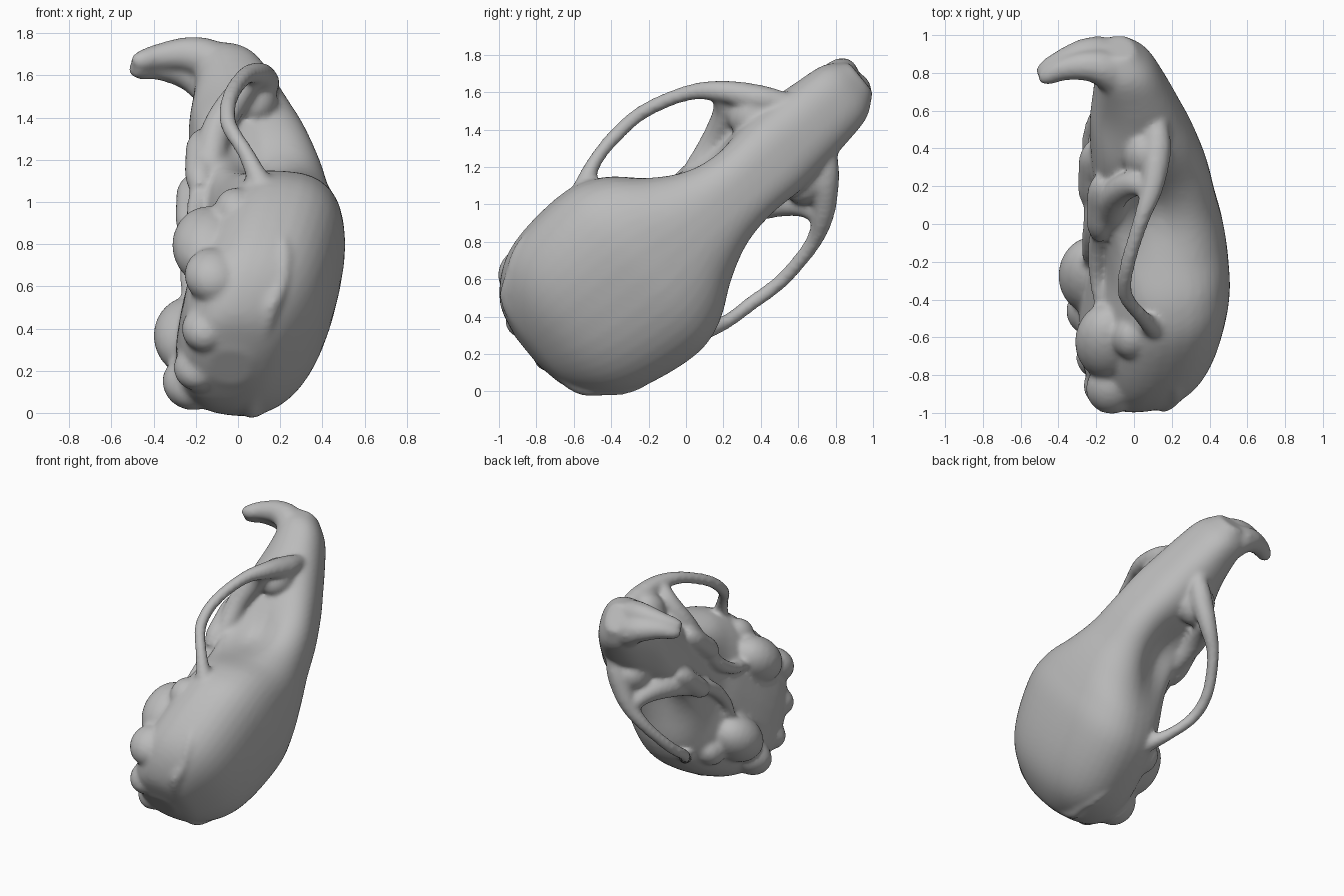
import bpy, bmesh, math
from mathutils import Vector

cube = bpy.data.objects.get("Cube")
if cube:
    bpy.data.objects.remove(cube)

bone = bpy.data.materials.new("bone_grey")
bone.use_nodes = True
GREY = (0.5, 0.5, 0.5, 1)
bone.diffuse_color = GREY
bone.node_tree.nodes["Principled BSDF"].inputs["Base Color"].default_value = GREY

# Skull frame: s runs to the snout, w sideways, h to the crown
U, W, X = Vector((0, 0.8, 0.6)), Vector((0, 0.6, -0.8)), Vector((1, 0, 0))
ROLL = 0.16
S_AXIS = (U - 0.04 * W).normalized()
W_AXIS = (W + 0.04 * U - ROLL * X).normalized()
H_AXIS = (X + ROLL * W).normalized()
ORIGIN = Vector((0, -0.15, 0.78))


def place(s, w, h):
    return ORIGIN + s * S_AXIS + w * W_AXIS + h * H_AXIS


def skin(bm, rings):
    """Join rings of points with quads and close both ends."""
    loops = [[bm.verts.new(p) for p in ring] for ring in rings]
    n = len(loops[0])
    for a, b in zip(loops, loops[1:]):
        for i in range(n):
            j = (i + 1) % n
            bm.faces.new((a[i], a[j], b[j], b[i]))
    bm.faces.new(loops[0][::-1])
    bm.faces.new(loops[-1])


def spline(points, steps=6):
    """Smooth path through tuples of any length."""
    vs = [Vector(p) for p in points]
    vs = [2 * vs[0] - vs[1]] + vs + [2 * vs[-1] - vs[-2]]
    out = []
    for a, b, c, d in zip(vs, vs[1:], vs[2:], vs[3:]):
        for k in range(steps):
            t = k / steps
            out.append(0.5 * (2 * b + (c - a) * t + (2 * a - 5 * b + 4 * c - d) * t * t
                              + (3 * b - a - 3 * c + d) * t ** 3))
    return out + [vs[-2]]


def tube(bm, points, side=1, n=12):
    """Tapering rod; points are (s, w, h, radius)."""
    path = spline(points)
    centres = [place(p[0], side * p[1], p[2]) for p in path]
    rings = []
    for i, c in enumerate(centres):
        t = (centres[min(i + 1, len(path) - 1)] - centres[max(i - 1, 0)]).normalized()
        a = t.orthogonal().normalized() if i == 0 else (a - a.dot(t) * t).normalized()
        b = t.cross(a)
        r = path[i][3]
        rings.append([c + r * (math.cos(q) * a + math.sin(q) * b)
                      for q in (math.tau * k / n for k in range(n))])
    skin(bm, rings)


def lump(bm, centre, radii, side=1):
    """Ellipsoid aligned to the skull frame."""
    made = bmesh.ops.create_icosphere(bm, subdivisions=3, radius=1)
    for v in made["verts"]:
        p = [c + r * k for c, r, k in zip(centre, radii, v.co)]
        v.co = place(p[0], side * centre[1] + radii[1] * v.co.y, p[2])


# Cranium and snout: (s, half width, crown height, base height)
PROFILE = [(-0.90, 0.10, 0.06, -0.14), (-0.85, 0.29, 0.19, -0.23),
           (-0.70, 0.45, 0.34, -0.28), (-0.50, 0.53, 0.43, -0.27),
           (-0.20, 0.56, 0.49, -0.22), (0.0, 0.50, 0.49, -0.18),
           (0.19, 0.37, 0.47, -0.18), (0.38, 0.28, 0.43, -0.20),
           (0.58, 0.24, 0.39, -0.22), (0.80, 0.24, 0.32, -0.23),
           (0.95, 0.23, 0.26, -0.23), (1.14, 0.21, 0.18, -0.21),
           (1.30, 0.18, 0.10, -0.20), (1.41, 0.10, 0.0, -0.17)]
bm = bmesh.new()
rings = []
for s, half, top, base in spline(PROFILE, 5):
    # The brow and snout are boxier than the braincase
    power = 0.82 - 0.14 * math.exp(-((s - 0.65) / 0.4) ** 2)
    ring = []
    for k in range(40):
        q = math.tau * k / 40
        c, d = math.cos(q), math.sin(q)
        w = half * math.copysign(abs(c) ** power, c)
        h = (top + base) / 2 + (top - base) / 2 * math.copysign(abs(d) ** power, d)
        # Hollow the eye sockets under the brow
        w *= 1 - 0.4 * math.exp(-((s - 0.42) / 0.22) ** 2 - ((h - 0.05) / 0.15) ** 2)
        # Narrow the underside of the snout
        w *= 1 - 0.3 * math.exp(-((s - 1.0) / 0.2) ** 2 - ((h + 0.22) / 0.12) ** 2)
        ring.append(place(s, w, h))
    rings.append(ring)
skin(bm, rings)

for side in (1, -1):
    # Cheek arch
    tube(bm, [(1.04, 0.15, 0.10, 0.05), (0.92, 0.28, 0.08, 0.075), (0.79, 0.43, 0.03, 0.06),
              (0.64, 0.53, -0.05, 0.043), (0.40, 0.59, -0.13, 0.04), (0.20, 0.585, -0.14, 0.04),
              (0.02, 0.56, -0.05, 0.04), (-0.14, 0.49, 0.04, 0.06)], side)
    # Plate below the front of the arch
    tube(bm, [(0.78, 0.44, 0.02, 0.05), (0.73, 0.32, -0.06, 0.07),
              (0.58, 0.22, -0.14, 0.075), (0.36, 0.14, -0.16, 0.07)], side)
    lump(bm, (0.84, 0.24, 0.03), (0.14, 0.11, 0.12), side)
    # Ear capsule, ear opening and rear bumps
    lump(bm, (-0.36, 0.28, -0.18), (0.23, 0.16, 0.18), side)
    lump(bm, (-0.24, 0.42, -0.08), (0.12, 0.10, 0.10), side)
    lump(bm, (-0.64, 0.33, -0.17), (0.15, 0.12, 0.14), side)
    lump(bm, (-0.79, 0.12, -0.18), (0.12, 0.10, 0.11), side)
    # Ridge round the back of the braincase
    tube(bm, [(-0.40, 0.50, 0.10, 0.04), (-0.57, 0.47, 0.14, 0.045),
              (-0.70, 0.39, 0.14, 0.045), (-0.81, 0.28, 0.10, 0.045),
              (-0.86, 0, 0.10, 0.03)], side)
    # Palate wings
    tube(bm, [(0.35, 0.13, -0.19, 0.05), (0.15, 0.09, -0.21, 0.05),
              (-0.05, 0.12, -0.22, 0.04), (-0.2, 0.2, -0.2, 0.04)], side)
    # Cheek teeth
    tube(bm, [(0.24, 0.13, -0.20, 0.05), (0.33, 0.14, -0.205, 0.072),
              (0.45, 0.14, -0.205, 0.072), (0.56, 0.14, -0.20, 0.07),
              (0.64, 0.14, -0.18, 0.05)], side)
    # Hooked front teeth
    tube(bm, [(1.16, 0.06, -0.04, 0.11), (1.30, 0.06, -0.14, 0.105), (1.345, 0.05, -0.25, 0.085),
              (1.325, 0.03, -0.38, 0.065), (1.28, 0.025, -0.47, 0.05),
              (1.25, 0.02, -0.50, 0.03)], side)

# Fuse the parts into one smooth bone
bmesh.ops.recalc_face_normals(bm, faces=bm.faces)
mesh = bpy.data.meshes.new("skull")
bm.to_mesh(mesh)
bm.free()
mesh.materials.append(bone)
skull = bpy.data.objects.new("skull", mesh)
bpy.context.collection.objects.link(skull)
fuse = skull.modifiers.new("fuse", "REMESH")
fuse.mode = "VOXEL"
fuse.voxel_size = 0.016
fuse.use_smooth_shade = True
relax = skull.modifiers.new("relax", "SMOOTH")
relax.factor = 0.5
relax.iterations = 8
